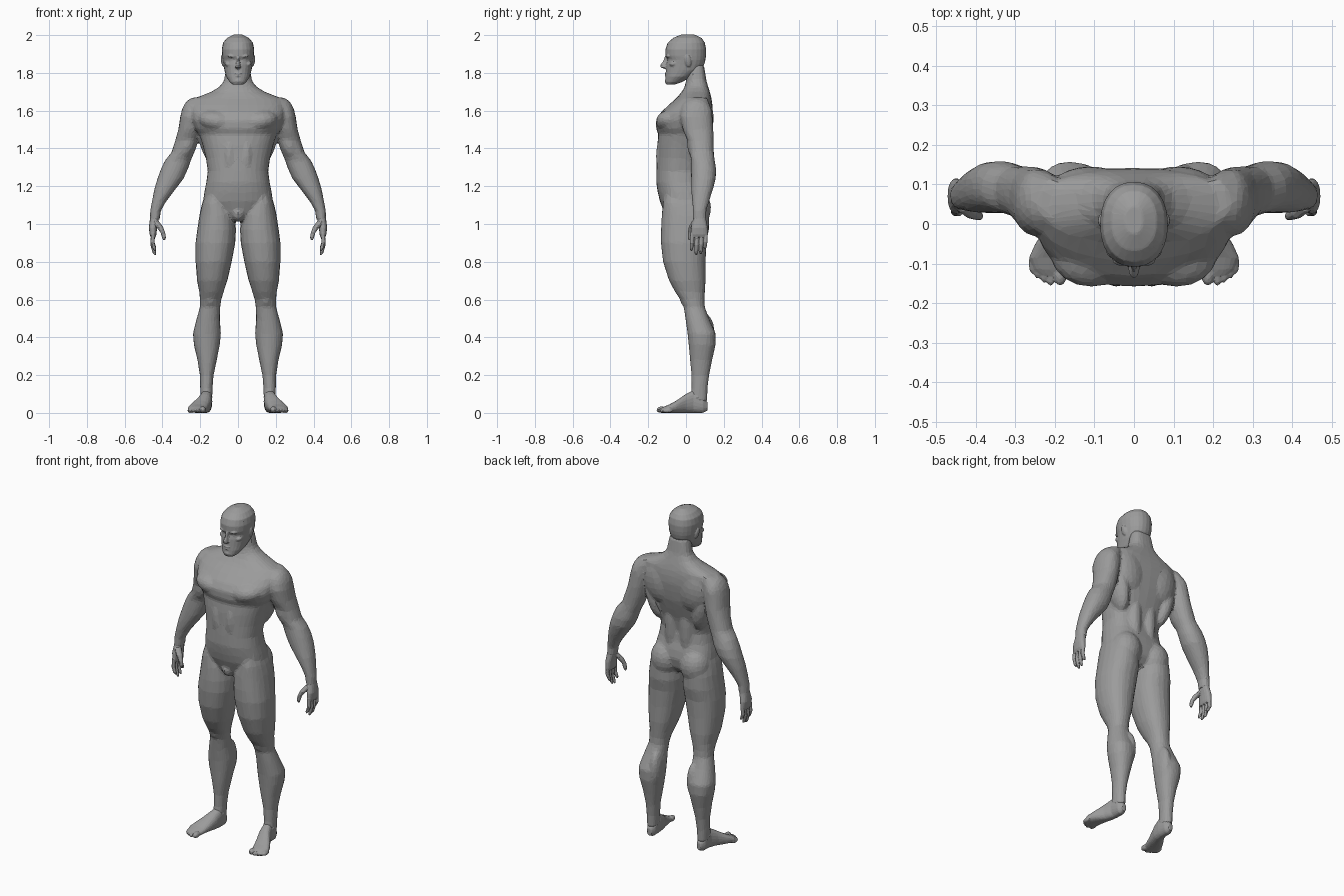
import bpy, bmesh
from math import cos, sin, pi, radians
from mathutils import Matrix

BOTH = (1, -1)
skin = bpy.data.materials.new("dark_grey")
skin.diffuse_color = (.33, .33, .33, 1)


def loft(bm, rings, sides=(1,), axis=2, n=20, p=2.3, back=None):
    """Skin rings of (height, x0, x1, lo, hi); axis 2 stacks along z, axis 1 along y.
    p is the squareness of each ring, back overrides it on the rear half."""
    for s in sides:
        rows = []
        for h, x0, x1, lo, hi in rings:
            row = []
            for i in range(n):
                c, d = cos(2 * pi * i / n), sin(2 * pi * i / n)
                q = back if back and d > 0 else p
                u = abs(c) ** (2 / q) * (1 if c > 0 else -1)
                v = abs(d) ** (2 / q) * (1 if d > 0 else -1)
                x = s * ((x0 + x1) / 2 + (x1 - x0) / 2 * u)
                w = (lo + hi) / 2 + (hi - lo) / 2 * v
                row.append(bm.verts.new((x, w, h) if axis == 2 else (x, h, w)))
            rows.append(row)
        for a, b in zip(rows, rows[1:]):
            for i in range(n):
                j = (i + 1) % n
                bm.faces.new((a[i], a[j], b[j], b[i]))
        bm.faces.new(rows[0])
        bm.faces.new(rows[-1])


def centred(rings):
    return [(z, -w, w, f, b) for z, w, f, b in rings]


def tube(bm, points, sides=(1,)):
    """Thin limb through (x, y, z, radius) points."""
    loft(bm, [(z, x - r, x + r, y - r, y + r) for x, y, z, r in points], sides, n=10, p=2)


def ball(bm, c, r, sides=BOTH, tilt=0, pitch=0):
    for s in sides:
        m = (Matrix.Translation((s * c[0], c[1], c[2]))
             @ Matrix.Rotation(radians(s * tilt), 4, 'Y')
             @ Matrix.Rotation(radians(pitch), 4, 'X') @ Matrix.Diagonal((*r, 1)))
        bmesh.ops.create_uvsphere(bm, u_segments=18, v_segments=12, radius=1, matrix=m)


def finish(name, bm, voxel, smooth, ratio, mirror=False):
    """Fuse the overlapping volumes into one faceted skin."""
    bmesh.ops.recalc_face_normals(bm, faces=bm.faces[:])
    me = bpy.data.meshes.new(name)
    bm.to_mesh(me)
    bm.free()
    me.materials.append(skin)
    ob = bpy.data.objects.new(name, me)
    bpy.context.collection.objects.link(ob)
    m = ob.modifiers.new("fuse", 'REMESH')
    m.mode, m.voxel_size = 'VOXEL', voxel
    m = ob.modifiers.new("relax", 'SMOOTH')
    m.factor, m.iterations = 0.5, smooth
    m = ob.modifiers.new("facets", 'DECIMATE')
    m.ratio = ratio
    if mirror:
        ob.modifiers.new("other side", 'MIRROR')
    else:
        m.use_symmetry, m.symmetry_axis = True, 'X'


# ---- torso and neck
bm = bmesh.new()
loft(bm, centred([
    (1.02, .05, -.09, .06), (1.06, .13, -.115, .095), (1.12, .185, -.138, .108),
    (1.17, .178, -.150, .10), (1.22, .168, -.158, .085), (1.28, .160, -.157, .078),
    (1.35, .170, -.154, .09), (1.42, .188, -.152, .112), (1.475, .205, -.146, .128),
    (1.505, .225, -.158, .133), (1.55, .243, -.158, .139), (1.59, .25, -.134, .142),
    (1.63, .25, -.092, .14), (1.665, .23, -.052, .135), (1.70, .142, -.022, .126),
    (1.725, .10, -.008, .118), (1.755, .075, .0, .109), (1.84, .06, .01, .095)]),
    n=32, p=2.15, back=2.8)
ball(bm, (.108, -.076, 1.543), (.105, .084, .06), tilt=-10)        # chest
ball(bm, (.158, .05, 1.46), (.052, .074, .15), tilt=12)            # side of back
ball(bm, (.11, .09, 1.56), (.10, .056, .13), tilt=8)               # shoulder blade
ball(bm, (.05, .05, 1.32), (.045, .05, .27))                       # spine muscles
ball(bm, (.098, .045, 1.085), (.088, .088, .105))                  # buttock
ball(bm, (0, -.075, 1.055), (.038, .055, .045), sides=(1,))        # groin
ball(bm, (.045, -.10, 1.36), (.04, .06, .13))                      # abdomen

# ---- arms
loft(bm, [
    (1.67, .17, .240, .01, .11), (1.63, .17, .280, -.022, .128), (1.57, .18, .306, -.033, .140),
    (1.50, .195, .316, -.017, .145), (1.44, .210, .333, .008, .146), (1.38, .230, .352, .018, .147),
    (1.335, .250, .388, .028, .153), (1.29, .265, .409, .027, .160), (1.24, .288, .427, .027, .158),
    (1.18, .334, .444, .028, .142), (1.12, .380, .456, .032, .123), (1.07, .408, .465, .036, .108),
    (1.02, .415, .467, .036, .108)], BOTH, p=2.2)
ball(bm, (.246, .055, 1.575), (.058, .086, .095), tilt=-12)        # deltoid
ball(bm, (.268, .05, 1.43), (.045, .045, .09), tilt=-18)           # biceps

# ---- legs
loft(bm, [
    (1.17, .07, .165, -.11, .07), (1.11, .05, .190, -.122, .10), (1.05, .018, .204, -.128, .122),
    (.97, .010, .216, -.133, .122), (.90, .014, .225, -.133, .108), (.80, .033, .225, -.122, .104),
    (.70, .056, .217, -.090, .104), (.64, .076, .205, -.058, .100), (.60, .088, .202, -.030, .098),
    (.56, .094, .202, -.012, .100), (.50, .096, .219, -.003, .122), (.42, .090, .239, .008, .158),
    (.36, .096, .234, .014, .157), (.28, .112, .215, .021, .139), (.20, .129, .202, .029, .123),
    (.13, .135, .200, .029, .114), (.06, .137, .198, .02, .112)], BOTH, p=2.2)
ball(bm, (.147, .005, .605), (.036, .038, .045))                   # kneecap
ball(bm, (.125, .095, .42), (.034, .058, .11))                     # calf
finish("body", bm, .008, 7, .08)

# ---- head
bm = bmesh.new()
loft(bm, centred([
    (1.738, .028, -.104, -.06), (1.752, .045, -.110, -.02), (1.78, .063, -.108, .03),
    (1.815, .072, -.106, .08), (1.845, .077, -.104, .097), (1.868, .081, -.098, .103),
    (1.89, .084, -.108, .106), (1.925, .086, -.109, .107), (1.96, .079, -.097, .100),
    (1.985, .058, -.068, .083), (2.003, .022, -.025, .045)]), n=24, p=2.2)
loft(bm, centred([(1.822, .008, -.115, -.09), (1.828, .015, -.134, -.09),
                  (1.84, .012, -.138, -.09), (1.86, .008, -.122, -.09),
                  (1.888, .009, -.112, -.09)]), n=12, p=2)           # nose
ball(bm, (.03, -.090, 1.888), (.026, .017, .009), tilt=-4)         # brow
ball(bm, (.031, -.079, 1.867), (.014, .014, .008))                 # eyelid
ball(bm, (.05, -.066, 1.845), (.022, .022, .014), tilt=-15)        # cheekbone
ball(bm, (0, -.099, 1.797), (.024, .013, .006), sides=(1,))        # upper lip
ball(bm, (0, -.099, 1.784), (.020, .013, .006), sides=(1,))        # lower lip
ball(bm, (0, -.096, 1.757), (.024, .017, .016), sides=(1,))        # chin
ball(bm, (.081, .010, 1.862), (.009, .017, .032), tilt=10, pitch=10)  # ear
finish("head", bm, .004, 3, .12)

# ---- hands
bm = bmesh.new()
loft(bm, [(1.06, .416, .461, .043, .102), (1.02, .420, .467, .037, .107),
          (.98, .428, .472, .026, .115), (.945, .432, .468, .024, .116),
          (.93, .436, .462, .028, .112)], n=16)
for y, tip in ((.033, .858), (.058, .836), (.082, .842), (.105, .868)):
    mid = (.94 + tip) / 2
    tube(bm, [(.450, y, .95, .011), (.453, y - .002, mid, .0108),
              (.443, y - .004, tip + .012, .0095), (.438, y - .004, tip, .005)])
tube(bm, [(.438, .05, 1.015, .019), (.415, .032, .985, .018), (.398, .022, .955, .0125),
          (.392, .02, .93, .011), (.391, .02, .915, .006)])
finish("hand", bm, .003, 2, .08, mirror=True)

# ---- feet
bm = bmesh.new()
loft(bm, [(.115, .152, .180, .012, .055), (.09, .139, .195, 0, .09), (.04, .136, .200, 0, .12),
          (0, .140, .217, 0, .10), (-.05, .154, .250, 0, .066), (-.085, .164, .266, 0, .046),
          (-.115, .172, .255, 0, .034), (-.13, .178, .24, .003, .026)], axis=1)
for x, y, r in ((.187, -.128, .017), (.211, -.129, .012), (.228, -.121, .012),
                (.243, -.111, .012), (.255, -.099, .012)):
    ball(bm, (x, y, r), (r, .028, r), sides=(1,))                   # toes
ball(bm, (.168, .06, .085), (.033, .024, .022), sides=(1,))         # ankle bones
finish("foot", bm, .004, 3, .10, mirror=True)
